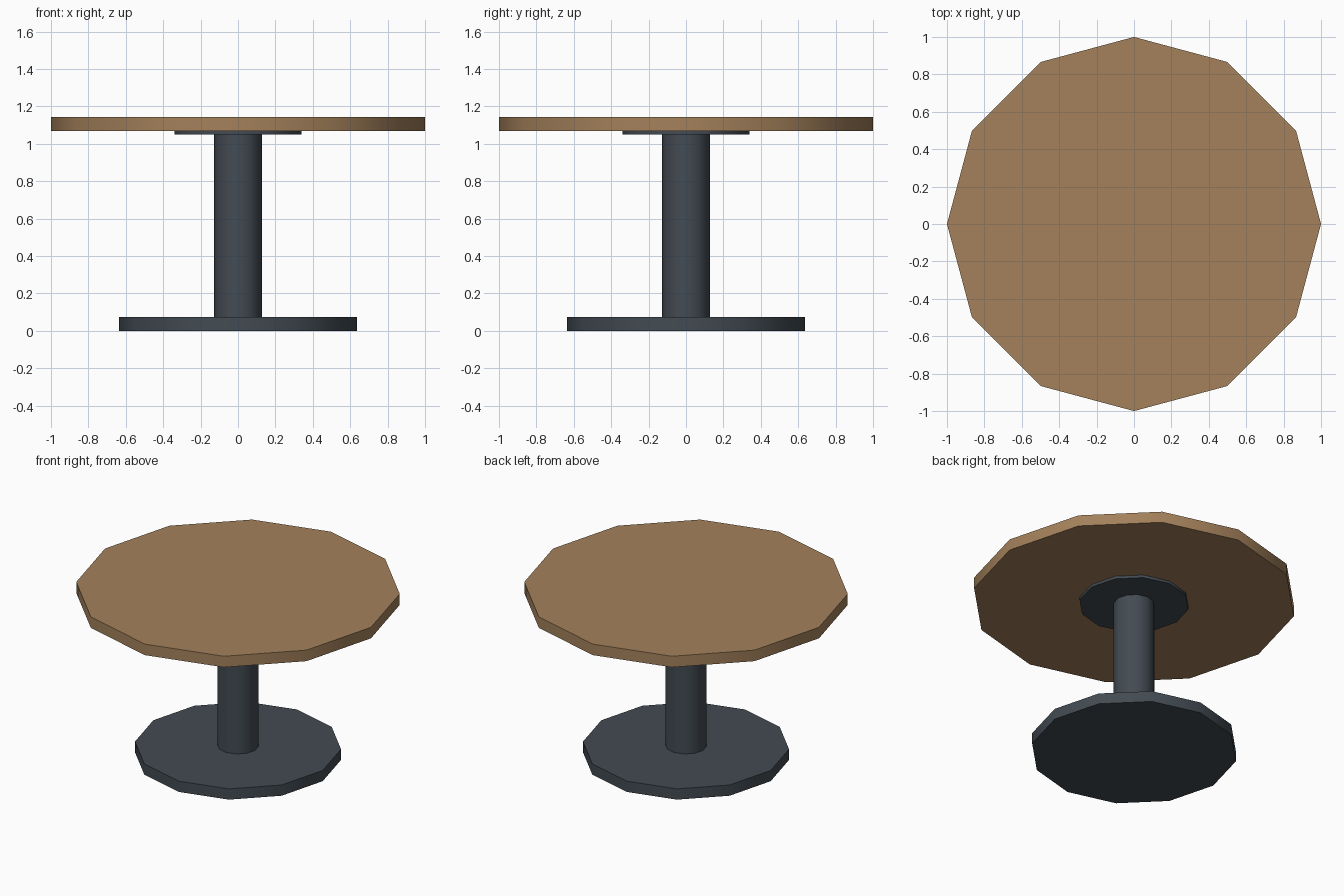
import bpy
import math

if "Cube" in bpy.data.objects:
    bpy.data.objects.remove(bpy.data.objects["Cube"])

def material(name, color):
    mat = bpy.data.materials.new(name)
    mat.diffuse_color = color
    mat.use_nodes = True
    mat.node_tree.nodes["Principled BSDF"].inputs["Base Color"].default_value = mat.diffuse_color
    return mat

wood = material("wood", (0.37, 0.22, 0.105, 1))
metal = material("dark_metal", (0.055, 0.07, 0.085, 1))

def disc(name, radius, z0, z1, mat):
    bpy.ops.mesh.primitive_cylinder_add(vertices=12, radius=radius, depth=z1 - z0,
                                        location=(0, 0, (z0 + z1) / 2))
    obj = bpy.context.object
    obj.name = name
    obj.data.materials.append(mat)
    bpy.ops.object.shade_smooth_by_angle(angle=math.radians(40))
    return obj

# Floor base and central column
disc("base", 0.637, 0.0, 0.073, metal)
disc("column", 0.127, 0.073, 1.05, metal)
# Mounting plate under the top
disc("mounting_plate", 0.34, 1.05, 1.068, metal)
# Twelve-sided table top
disc("table_top", 1.0, 1.068, 1.143, wood)
